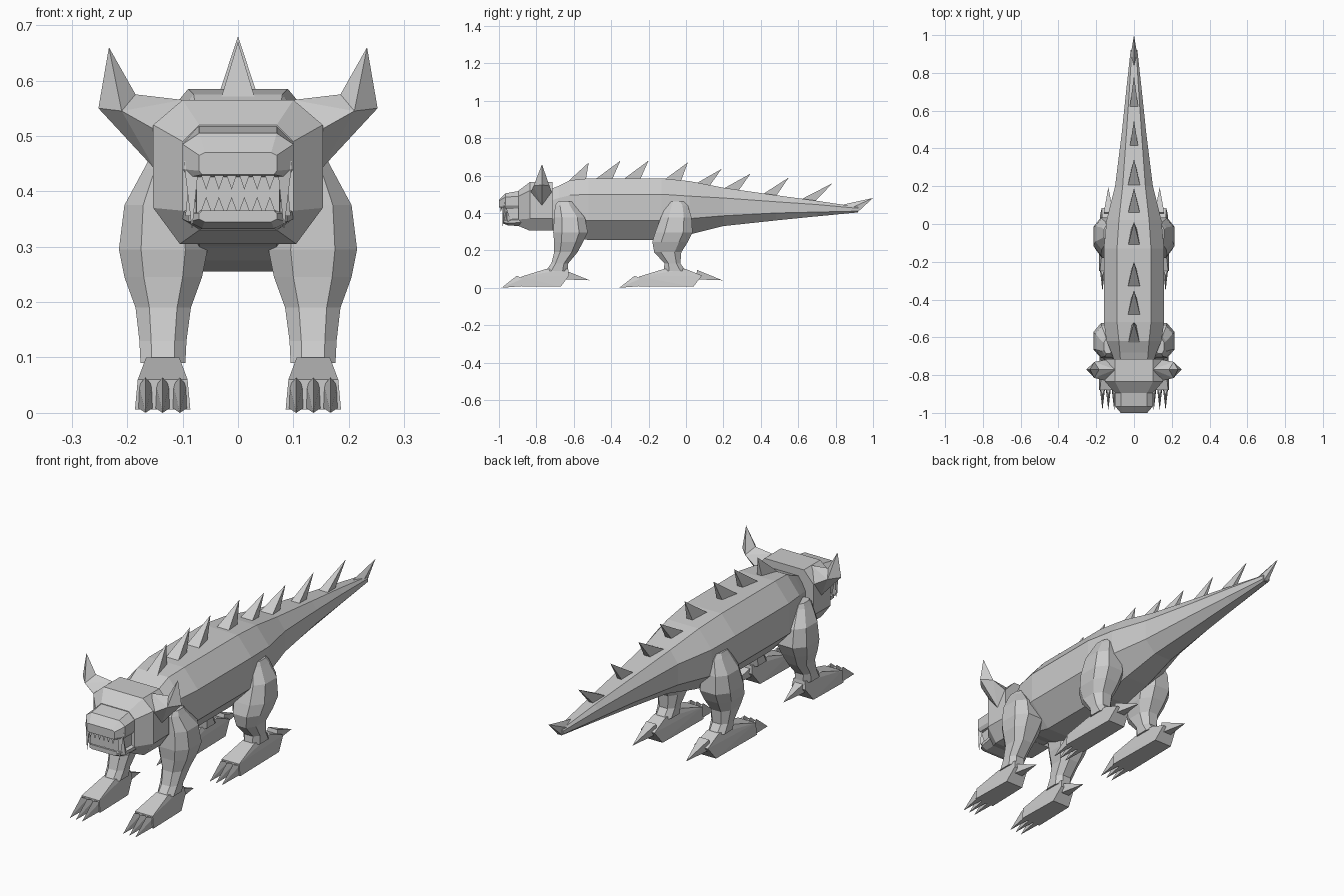
import bpy
import bmesh
from mathutils import Vector

if "Cube" in bpy.data.objects:
    bpy.data.objects.remove(bpy.data.objects["Cube"], do_unlink=True)

grey = bpy.data.materials.new("plain_grey")
grey.use_nodes = True
grey_colour = (0.6, 0.6, 0.6, 1)
grey.diffuse_color = grey_colour
grey.node_tree.nodes["Principled BSDF"].inputs["Base Color"].default_value = grey_colour


def finish(name, bm):
    """Turn a bmesh into a flat shaded object."""
    bmesh.ops.recalc_face_normals(bm, faces=bm.faces)
    mesh = bpy.data.meshes.new(name)
    bm.to_mesh(mesh)
    bm.free()
    mesh.materials.append(grey)
    obj = bpy.data.objects.new(name, mesh)
    bpy.context.collection.objects.link(obj)
    return obj


def loft(name, rings, side=1):
    """Skin a row of equal rings and cap both ends."""
    bm = bmesh.new()
    loops = [[bm.verts.new((x * side, y, z)) for x, y, z in ring] for ring in rings]
    for a, b in zip(loops, loops[1:]):
        count = len(a)
        for i in range(count):
            j = (i + 1) % count
            bm.faces.new((a[i], a[j], b[j], b[i]))
    bm.faces.new(loops[0])
    bm.faces.new(loops[-1])
    return finish(name, bm)


def hull(name, points, side=1):
    """Wrap points in a convex shell, for spikes, claws and teeth."""
    bm = bmesh.new()
    for x, y, z in points:
        bm.verts.new((x * side, y, z))
    result = bmesh.ops.convex_hull(bm, input=bm.verts)
    loose = [v for v in result["geom_interior"] if isinstance(v, bmesh.types.BMVert)]
    bmesh.ops.delete(bm, geom=loose, context="VERTS")
    return finish(name, bm)


def section(y, top_w, mid_w, low_w, low, z1, z2, top):
    """Eight sided upright cross-section of body or head."""
    right = [(low_w, y, low), (mid_w, y, z1), (mid_w, y, z2), (top_w, y, top)]
    return right + [(-x, y, z) for x, y, z in reversed(right)]


def octagon(x1, x2, y1, y2, z):
    """Flat chamfered ring around a limb."""
    centre = Vector(((x1 + x2) / 2, (y1 + y2) / 2, z))
    rx, ry = (x2 - x1) / 2, (y2 - y1) / 2
    c = 0.5
    shape = [(c, -1), (1, -c), (1, c), (c, 1), (-c, 1), (-1, c), (-1, -c), (-c, -1)]
    return [centre + Vector((rx * u, ry * v, 0)) for u, v in shape]


# Body and tail in one skin
loft("body_and_tail", [section(*row) for row in (
    (-.74, .07, .10, .07, .31, .37, .46, .52),
    (-.68, .075, .12, .07, .30, .37, .48, .545),
    (-.62, .08, .145, .07, .275, .36, .495, .575),
    (-.52, .09, .16, .065, .255, .36, .5, .585),
    (-.13, .09, .16, .065, .255, .36, .5, .585),
    (.02, .08, .145, .06, .285, .37, .49, .57),
    (.2, .06, .1, .045, .33, .385, .48, .535),
    (.48, .04, .065, .03, .36, .4, .46, .495),
    (.7, .025, .042, .02, .382, .405, .445, .465),
    (.92, .012, .018, .01, .403, .41, .425, .432))])

# Spike at the tail end
hull("tail_tip", [(0, .84, .445), (.02, .88, .425), (-.02, .88, .425),
                  (.012, .915, .402), (-.012, .915, .402), (0, 1, .48)])

# Row of back spikes: front, length of base, surface height, tip
for y, base, z, tip_y, tip_z in (
        (-.64, .1, .56, -.52, .67), (-.485, .085, .58, -.35, .68),
        (-.335, .085, .58, -.2, .68), (-.12, .09, .575, .01, .67),
        (.05, .075, .555, .19, .635), (.2, .08, .53, .345, .61),
        (.41, .07, .5, .55, .59), (.62, .07, .475, .785, .56)):
    w = .033 if y < .4 else .022
    hull("back_spike", [(w, y, z), (-w, y, z), (w / 2, y + base, z - .012),
                        (-w / 2, y + base, z - .012), (0, tip_y, tip_z)])

# Head block
loft("head", [section(*row) for row in (
    (-.715, .1, .15, .105, .305, .37, .51, .565),
    (-.835, .1, .153, .105, .305, .37, .52, .565),
    (-.895, .07, .1, .07, .33, .365, .49, .52))])

# Snout, mouth filling and lower jaw
loft("snout", [section(*row) for row in (
    (-.88, .07, .1, .09, .425, .44, .49, .52),
    (-.965, .07, .1, .09, .425, .44, .485, .505),
    (-1, .06, .07, .065, .43, .437, .465, .47))])
loft("mouth", [section(*row) for row in (
    (-.88, .08, .085, .07, .35, .36, .43, .44),
    (-.97, .07, .075, .065, .35, .36, .43, .44))])
loft("lower_jaw", [section(*row) for row in (
    (-.88, .09, .1, .07, .33, .35, .365, .37),
    (-.95, .075, .09, .065, .333, .345, .36, .365),
    (-.98, .065, .07, .06, .345, .35, .36, .365))])

# Rows of small teeth
for i in range(6):
    x = (i - 2.5) * .023
    for name, y, root, tip in (("upper_tooth", -.992, .435, .403),
                               ("lower_tooth", -.974, .36, .39)):
        hull(name, [(x - .011, y, root), (x + .011, y, root),
                    (x, y + .012, root), (x, y, tip)])

# Limb outline seen from the front: height, inner and outer edge
limb_widths = ((.46, .115, .16), (.44, .09, .17), (.375, .07, .205), (.295, .055, .215),
               (.245, .065, .205), (.19, .085, .185), (.13, .093, .178), (.09, .095, .176))
# Front and back edge of each limb at the same heights
front_depths = ((-.685, -.61), (-.7, -.595), (-.705, -.54), (-.71, -.525),
                (-.705, -.55), (-.705, -.58), (-.72, -.63), (-.75, -.63))
hind_depths = ((-.09, -.01), (-.105, .01), (-.135, .03), (-.165, .035),
               (-.18, .01), (-.17, -.025), (-.115, -.03), (-.12, 0))

for side, word in ((1, "left"), (-1, "right")):
    # Ear horn: rooted diamond, elbow, then upright point
    hull(word + "_horn_root", [
        (.1, -.77, .565), (.13, -.835, .5), (.13, -.715, .5), (.15, -.77, .44),
        (.185, -.77, .575), (.21, -.815, .545), (.21, -.73, .545), (.252, -.77, .55)], side)
    hull(word + "_horn_tip", [
        (.185, -.77, .575), (.21, -.815, .545), (.21, -.73, .545),
        (.252, -.77, .55), (.233, -.77, .66)], side)
    # Long fangs at the mouth corners
    hull(word + "_upper_fang", [(.07, -.98, .455), (.098, -.97, .455),
                                (.085, -.95, .455), (.083, -.98, .33)], side)
    hull(word + "_lower_fang", [(.07, -.965, .355), (.095, -.955, .355),
                                (.085, -.935, .355), (.088, -.96, .43)], side)

    for end, depths, toe, heel in (("front", front_depths, -.88, -.67),
                                   ("hind", hind_depths, -.25, .04)):
        name = word + "_" + end
        loft(name + "_leg", [octagon(a, b, y1, y2, z) for (z, a, b), (y1, y2)
                             in zip(limb_widths, depths)], side)
        # Wedge foot, flat below
        ankle_front, ankle_back = depths[-1]
        foot = []
        for s in (-1, 1):
            foot += [(.136 + s * .05, toe, .006), (.136 + s * .045, toe, .06),
                     (.136 + s * .045, heel, .006), (.136 + s * .03, ankle_front, .1),
                     (.136 + s * .03, ankle_back, .1), (.136 + s * .035, heel + .045, .065)]
        hull(name + "_foot", foot, side)
        # Heel spur
        hull(name + "_heel_spur", [
            (.11, heel + .02, .095), (.16, heel + .02, .095), (.112, heel + .01, .045),
            (.16, heel + .01, .045), (.136, heel + .155, .04)], side)
        # Three claws
        for k in (-1, 0, 1):
            x = .136 + k * .031
            hull(name + "_claw", [
                (x - .015, toe + .02, .01), (x + .015, toe + .02, .01),
                (x - .012, toe + .01, .05), (x + .012, toe + .01, .05),
                (x, toe - .025, .064), (x, toe - .106, 0)], side)
